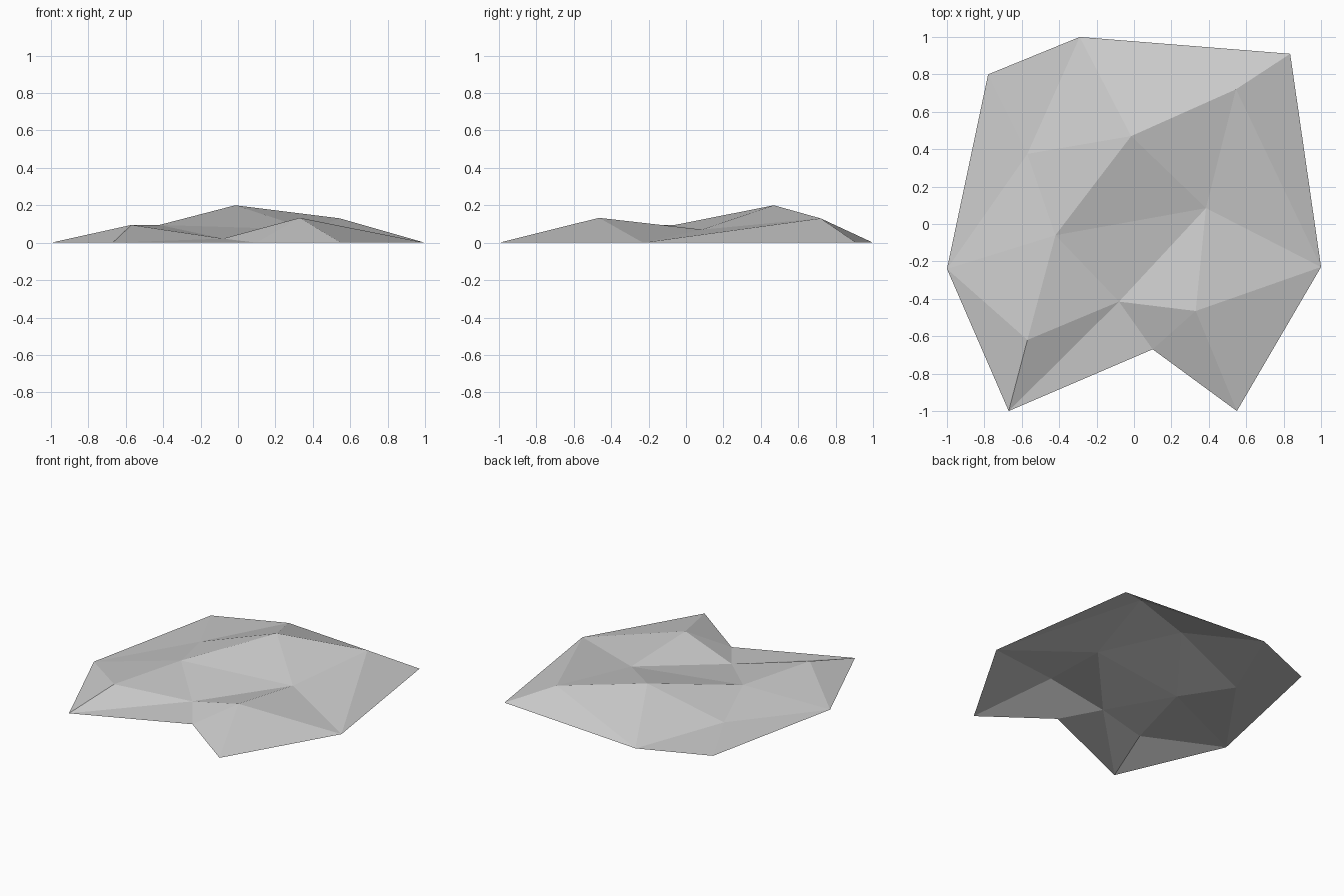
import bpy
import bmesh

cube = bpy.data.objects.get("Cube")
if cube:
    bpy.data.objects.remove(cube, do_unlink=True)

# Rock colour
grey = bpy.data.materials.new("stone_grey")
grey.use_nodes = True
colour = (0.6, 0.6, 0.6, 1.0)
grey.diffuse_color = colour
grey.node_tree.nodes["Principled BSDF"].inputs["Base Color"].default_value = colour

# Ground outline, lying on z = 0, named by capital letters
outline = {
    "A": (-0.78, 0.80), "B": (-0.29, 1.0), "C": (0.835, 0.91), "D": (1.0, -0.23),
    "E": (0.55, -1.0), "F": (0.10, -0.67), "G": (-0.67, -1.0), "H": (-1.0, -0.24),
}
# Raised peaks, ridges and hollows, named by small letters
relief = {
    "a": (-0.57, 0.375, 0.027), "b": (-0.015, 0.47, 0.2), "c": (0.545, 0.72, 0.13),
    "d": (0.385, 0.085, 0.07), "e": (-0.42, -0.06, 0.095), "f": (-0.57, -0.62, 0.095),
    "g": (-0.08, -0.415, 0.022), "h": (0.33, -0.465, 0.133),
}
# Facets joining the outline to the relief
facets = ("ABa Bba AaH Hae abe Hef HfG BCc Bcb cCD cDd "
          "cdb bde edg egf fgG GgF ghF FhE hED hDd dgh").split()

bm = bmesh.new()
points = {k: bm.verts.new((x, y, 0)) for k, (x, y) in outline.items()}
points.update({k: bm.verts.new(co) for k, co in relief.items()})
for facet in facets:
    face = bm.faces.new([points[k] for k in facet])
    face.normal_update()
    face.smooth = False

# Make every facet face upward, leaving the underside open
bmesh.ops.recalc_face_normals(bm, faces=bm.faces[:])
bm.normal_update()
if sum(f.normal.z for f in bm.faces) < 0:
    bmesh.ops.reverse_faces(bm, faces=bm.faces[:])

mesh = bpy.data.meshes.new("rock_mound")
bm.to_mesh(mesh)
bm.free()
mesh.materials.append(grey)
mound = bpy.data.objects.new("rock_mound", mesh)
bpy.context.collection.objects.link(mound)
